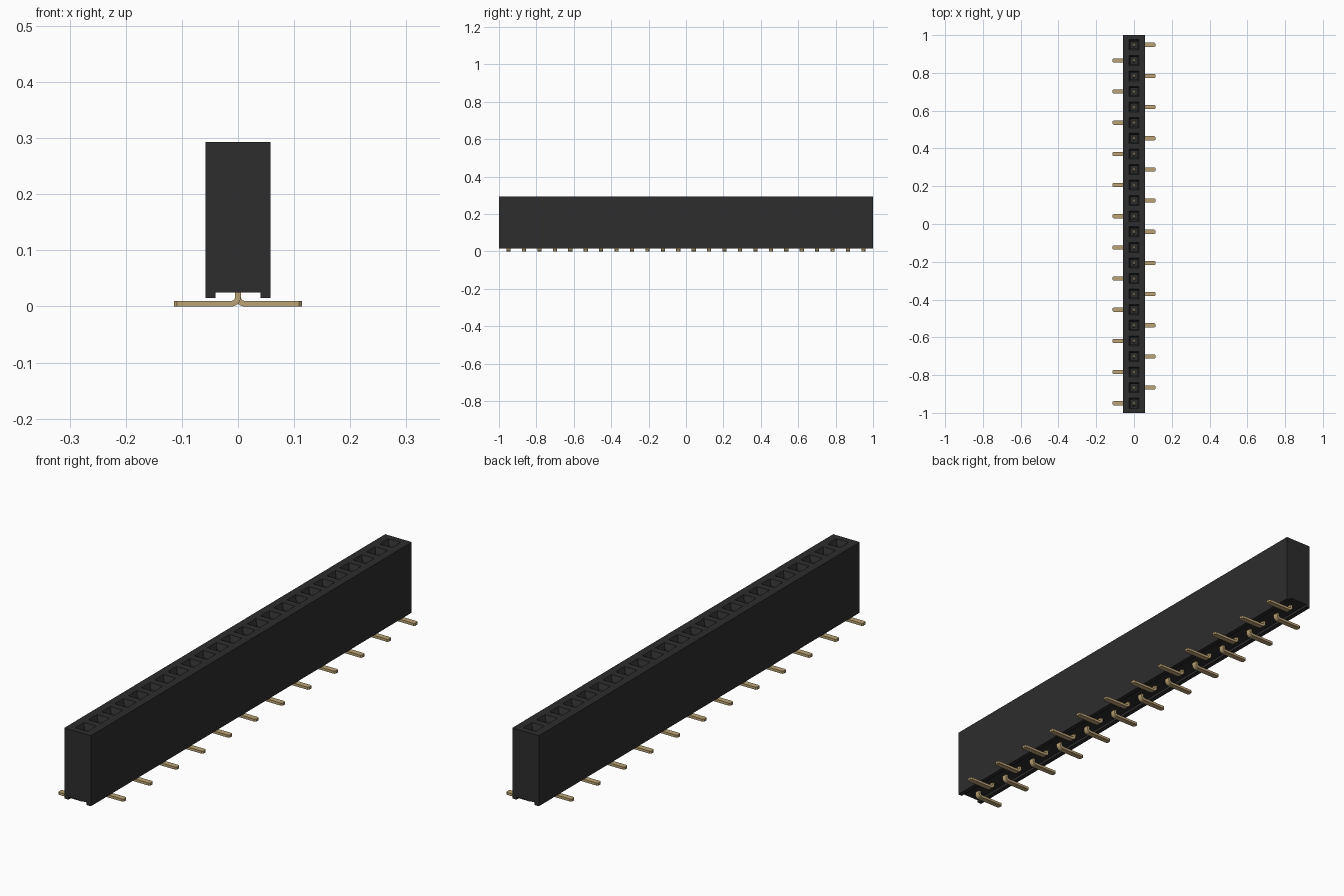
import bpy, bmesh, math

cube = bpy.data.objects.get("Cube")
if cube:
    bpy.data.objects.remove(cube, do_unlink=True)


def material(name, rgb):
    m = bpy.data.materials.new(name)
    m.use_nodes = True
    m.diffuse_color = (*rgb, 1)
    m.node_tree.nodes["Principled BSDF"].inputs["Base Color"].default_value = (*rgb, 1)
    return m


black = material("black plastic", (0.026, 0.026, 0.026))
gold = material("gold metal", (0.50, 0.37, 0.18))

COUNT, PITCH = 24, 0.0825
PIN_Y = [(i - (COUNT - 1) / 2) * PITCH for i in range(COUNT)]
W, TOP, BOTTOM = 0.058, 0.293, 0.015
MOUTH = 0.027      # half width of a socket mouth


def finish(bm, name, mat):
    bmesh.ops.recalc_face_normals(bm, faces=bm.faces)
    me = bpy.data.meshes.new(name)
    bm.to_mesh(me)
    bm.free()
    me.materials.append(mat)
    ob = bpy.data.objects.new(name, me)
    bpy.context.collection.objects.link(ob)
    return ob


def loft(bm, rings):
    """Skin closed rings of points and cap both ends."""
    rows = [[bm.verts.new(p) for p in ring] for ring in rings]
    n = len(rows[0])
    for a, b in zip(rows, rows[1:]):
        for i in range(n):
            j = (i + 1) % n
            bm.faces.new((a[i], a[j], b[j], b[i]))
    bm.faces.new(rows[0])
    bm.faces.new(rows[-1])


# Housing: grooved section run along y, with funnel sockets sunk in the top
half = [(MOUTH, TOP), (W, TOP), (W, BOTTOM), (0.04, BOTTOM), (0.04, 0.025)]
section = half + [(-x, z) for x, z in reversed(half)]
stations = [-1] + [y + s * MOUTH for y in PIN_Y for s in (-1, 1)] + [1]
bm = bmesh.new()
loft(bm, [[(x, y, z) for x, z in section] for y in stations])
bmesh.ops.recalc_face_normals(bm, faces=bm.faces)
mouths = []
for f in bm.faces:
    c = f.calc_center_median()
    if f.normal.z > 0.9 and abs(c.x) < 0.01 and min(abs(c.y - y) for y in PIN_Y) < 0.01:
        mouths.append(f)
bmesh.ops.inset_individual(bm, faces=mouths, thickness=0.012, depth=-0.02)
# Straight shaft below each funnel
bmesh.ops.inset_individual(bm, faces=mouths, thickness=0.0001, depth=-0.16)
finish(bm, "housing", black)


# Contacts: flat strip bent from a vertical stem into a foot with a chamfered tip
def contact(name, y, side):
    t, r, hw = 0.005, 0.012, 0.011      # half thickness, bend radius, half width
    path = [(0, 0.15, 0, 1)]            # x, z, tangent x, tangent z (upward)
    for k in range(7):
        a = math.radians(15 * k)
        path.append((r * (1 - math.cos(a)), t + r * (1 - math.sin(a)),
                     -math.sin(a), math.cos(a)))
    path += [(0.109, t, -1, 0), (0.114, t, -1, 0)]
    rings = []
    for i, (x, z, tx, tz) in enumerate(path):
        w = hw * (0.6 if i in (0, len(path) - 1) else 1)
        rings.append([(side * (x + s * t * tz), y + q * w, z - s * t * tx)
                      for s, q in ((-1, -1), (1, -1), (1, 1), (-1, 1))])
    # keep the stem full width until just below its tapered top
    rings.insert(1, [(p[0], y + math.copysign(hw, p[1] - y), 0.142) for p in rings[0]])
    bm = bmesh.new()
    loft(bm, rings)
    finish(bm, name, gold)


for i, y in enumerate(PIN_Y):
    contact(f"contact_{i + 1}", y, 1 if i % 2 else -1)
